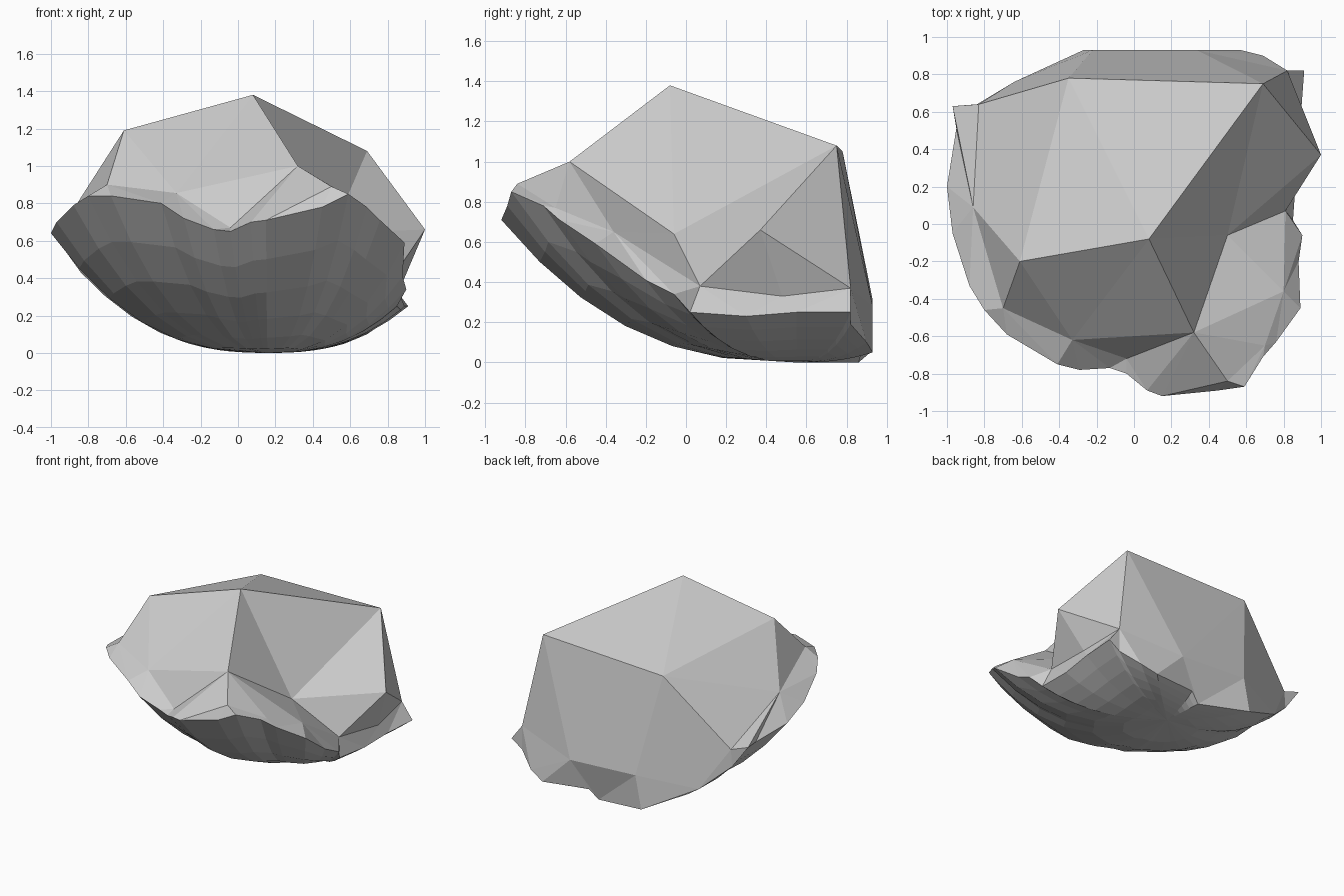
import bpy, bmesh
from mathutils import Vector

if "Cube" in bpy.data.objects:
    bpy.data.objects.remove(bpy.data.objects["Cube"])

# Faceted top of the rock: peak and ridge corners
CORE = {
    "A": (.08, -.08, 1.38), "B": (-.61, -.20, 1.19), "C": (.69, .75, 1.08),
    "D": (.32, -.58, 1.0), "E": (1.0, .37, .66), "F": (-.35, .78, 1.05),
    "G": (.50, -.06, .64), "H": (.81, .07, .38), "I": (-.33, -.62, .855),
    "J": (-.04, -.72, .67), "K": (-.70, -.45, .90), "L": (-.86, .09, .80),
    "M": (.82, .82, .37), "N": (-.83, .64, .56), "P": (.335, .93, .28),
    "R": (.50, -.84, .89), "S": (.80, -.36, .65), "T": (.70, -.65, .77),
    "U": (.86, .48, .33), "V": (-.22, .93, .31),
}
CORE_FACES = ("ABI AID IJD BKI ADG AGC CGE GHE EHU EUM CEM CMP CPF FPV FVN "
              "FNL BFL BLK ACF AFB DGS GHS DST DTR").split()

# Broken edge of the rounded shell, counter-clockwise from front left
RIM = [
    (-.80, -.46, .84), (-.68, -.59, .84), (-.41, -.75, .80), (-.29, -.78, .72),
    (-.13, -.77, .66), (-.04, -.80, .65), (.07, -.89, .70), (.15, -.92, .71),
    (.45, -.89, .78), (.59, -.87, .85), (.69, -.71, .78), (.76, -.63, .71),
    (.89, -.45, .59), (.88, -.20, .41), (.90, -.06, .34), (.85, .02, .25),
    (.87, .30, .23), (.89, .55, .25), (.91, .82, .25), (.82, .82, .19),
    (.69, .90, .10), (.57, .93, .05), (.21, .88, .07), (.14, .86, .0),
    (-.27, .93, .06), (-.64, .76, .25), (-.84, .64, .43), (-.97, .63, .61),
    (-.95, .51, .60), (-1.0, .20, .64), (-.97, -.05, .70), (-.88, -.33, .79),
]
# Lower corners of the top, and the rim index where each hands over to the next
BASE = "KIJDRTSHUMPVNL"
HANDOVER = (2, 4, 6, 7, 9, 11, 14, 16, 17, 20, 23, 25, 27, 31)

bm = bmesh.new()
core = {k: bm.verts.new(p) for k, p in CORE.items()}
for f in CORE_FACES:
    bm.faces.new([core[k] for k in f])

# Rounded underside: rings shrinking from the rim to the lowest point
low = Vector((.16, .55, 0))
rings = []
for t in (1, .87, .73, .58, .42, .25):
    ring = []
    for p in RIM:
        q = low.lerp(Vector(p), t)
        q.z = p[2] * t ** 2.5
        ring.append(bm.verts.new(q))
    rings.append(ring)
n = len(RIM)
for a, b in zip(rings, rings[1:]):
    for i in range(n):
        j = (i + 1) % n
        bm.faces.new((a[i], b[i], b[j], a[j]))
bottom = bm.verts.new(low)
for i in range(n):
    bm.faces.new((rings[-1][i], bottom, rings[-1][(i + 1) % n]))

# Ledge that joins the faceted top to the shell rim
rim, at = rings[0], 0
for k, (name, stop) in enumerate(zip(BASE, HANDOVER)):
    v, nxt = core[name], core[BASE[(k + 1) % len(BASE)]]
    while at < stop:
        bm.faces.new((v, rim[at], rim[at + 1]))
        at += 1
    bm.faces.new((v, rim[at], nxt))
bm.faces.new((core["K"], rim[n - 1], rim[0]))

bmesh.ops.recalc_face_normals(bm, faces=bm.faces)
mesh = bpy.data.meshes.new("rock_fragment")
bm.to_mesh(mesh)
bm.free()
rock = bpy.data.objects.new("rock_fragment", mesh)
bpy.context.collection.objects.link(rock)
